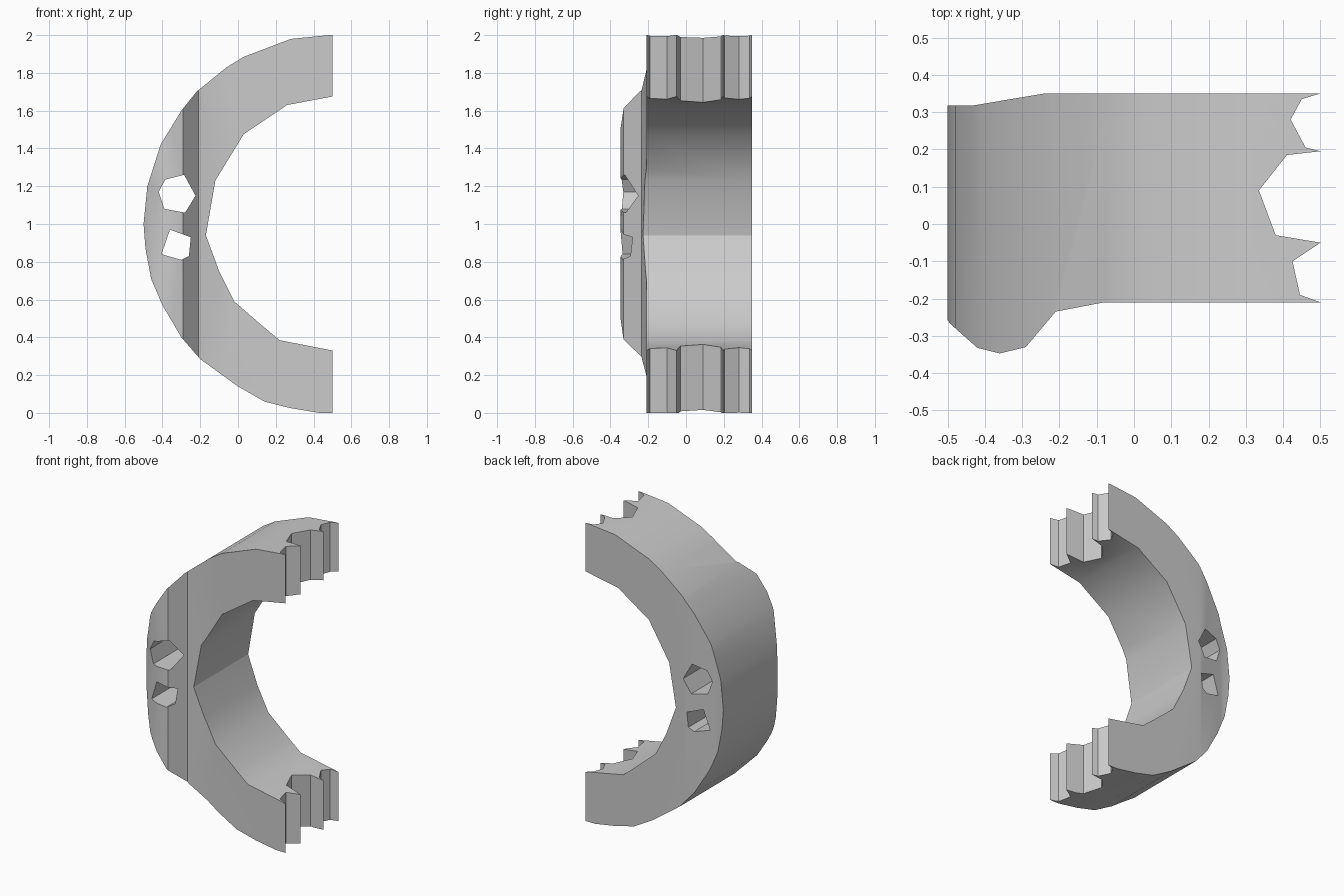
import bpy
import bmesh
from mathutils import Vector

cube = bpy.data.objects.get("Cube")
if cube:
    bpy.data.objects.remove(cube, do_unlink=True)

grey = bpy.data.materials.new("plain grey")
grey.use_nodes = True
colour = (0.6, 0.6, 0.6, 1)
grey.diffuse_color = colour
grey.node_tree.nodes["Principled BSDF"].inputs["Base Color"].default_value = colour


def prism(name, points, axis, low, high):
    """Extrude a flat outline along y (points are x, z) or z (points are x, y)."""
    bm = bmesh.new()
    place = (lambda a, b: (a, low, b)) if axis == "y" else (lambda a, b: (a, b, low))
    face = bm.faces.new([bm.verts.new(place(a, b)) for a, b in points])
    out = bmesh.ops.extrude_face_region(bm, geom=[face])
    move = Vector((0, high - low, 0)) if axis == "y" else Vector((0, 0, high - low))
    bmesh.ops.translate(bm, vec=move, verts=[v for v in out["geom"] if isinstance(v, bmesh.types.BMVert)])
    bmesh.ops.recalc_face_normals(bm, faces=bm.faces)
    mesh = bpy.data.meshes.new(name)
    bm.to_mesh(mesh)
    bm.free()
    mesh.materials.append(grey)
    obj = bpy.data.objects.new(name, mesh)
    bpy.context.collection.objects.link(obj)
    return obj


def cut(obj, cutter, operation):
    """Apply a boolean and discard the cutter."""
    mod = obj.modifiers.new("cut", "BOOLEAN")
    mod.operation, mod.solver, mod.object = operation, "EXACT", cutter
    bpy.ops.object.select_all(action="DESELECT")
    bpy.context.view_layer.objects.active = obj
    obj.select_set(True)
    bpy.ops.object.modifier_apply(modifier=mod.name)
    bpy.data.objects.remove(cutter, do_unlink=True)


# Half ring seen from the front, running past the broken ends
outer = [(0.6, 2), (0.48, 2), (0.28, 1.98), (0.03, 1.885), (-0.06, 1.83), (-0.22, 1.7),
         (-0.3, 1.6), (-0.41, 1.42), (-0.48, 1.2), (-0.5, 1), (-0.49, 0.87), (-0.46, 0.71),
         (-0.4, 0.57), (-0.3, 0.4), (-0.2, 0.285), (0, 0.14), (0.14, 0.06), (0.28, 0.025),
         (0.43, 0), (0.6, 0)]
inner = [(0.6, 0.325), (0.5, 0.33), (0.22, 0.385), (0.13, 0.46), (-0.02, 0.59), (-0.1, 0.75),
         (-0.17, 0.94), (-0.12, 1.23), (0.03, 1.475), (0.26, 1.63), (0.5, 1.675), (0.6, 1.68)]
ring = prism("half_ring", outer + inner, "y", -0.6, 0.6)

# Plan outline: bulged front, tapered back and jagged ends
front = [(-0.6, -0.14), (-0.49, -0.27), (-0.42, -0.332), (-0.36, -0.347), (-0.29, -0.33),
         (-0.21, -0.235), (-0.08, -0.21)]
jagged = [(0.5, -0.21), (0.445, -0.19), (0.425, -0.1), (0.5, -0.05), (0.38, -0.03),
          (0.335, 0.09), (0.41, 0.185), (0.5, 0.195), (0.46, 0.205), (0.42, 0.28),
          (0.45, 0.335), (0.5, 0.35)]
back = [(-0.24, 0.35), (-0.43, 0.318), (-0.6, 0.318)]
cut(ring, prism("plan_cutter", front + jagged + back, "z", -0.2, 2.2), "INTERSECT")

# Two rough holes through the bulge
upper_hole = [(-0.42, 1.17), (-0.385, 1.235), (-0.285, 1.26), (-0.225, 1.15), (-0.28, 1.06), (-0.39, 1.08)]
lower_hole = [(-0.405, 0.84), (-0.36, 0.97), (-0.25, 0.93), (-0.26, 0.83), (-0.3, 0.81)]
for hole in (upper_hole, lower_hole):
    cut(ring, prism("hole_cutter", hole, "y", -1, 1), "DIFFERENCE")

bpy.ops.object.shade_smooth_by_angle(angle=0.52)
